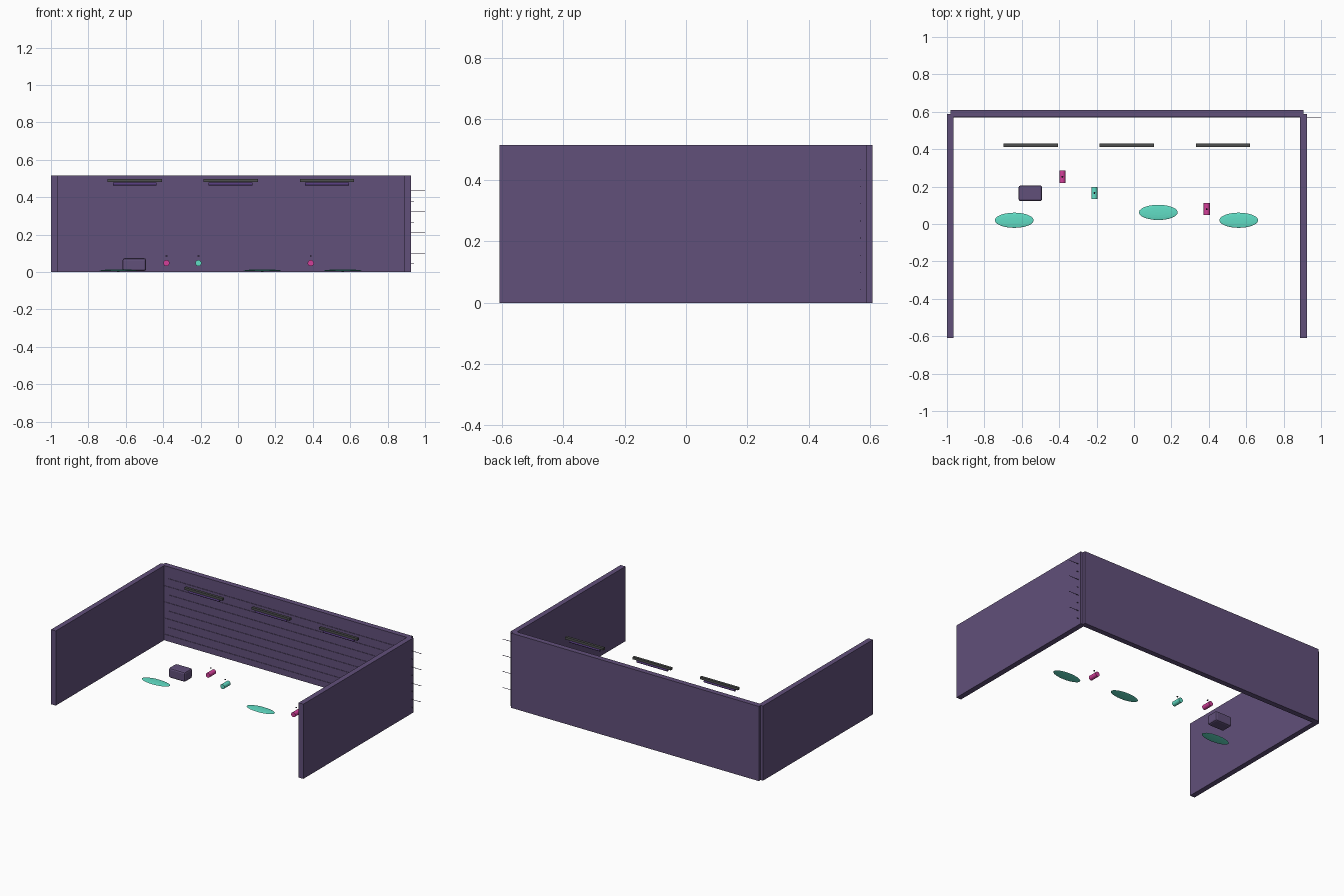
import bpy

if "Cube" in bpy.data.objects:
    bpy.data.objects.remove(bpy.data.objects["Cube"], do_unlink=True)


def material(name, r, g, b):
    m = bpy.data.materials.new(name)
    m.use_nodes = True
    m.diffuse_color = (r, g, b, 1)
    m.node_tree.nodes["Principled BSDF"].inputs["Base Color"].default_value = (r, g, b, 1)
    return m


WALL = material("dusky purple", 0.12, 0.08, 0.195)
TEAL = material("teal green", 0.12, 0.73, 0.56)
PINK = material("magenta", 0.65, 0.05, 0.32)
GREY = material("charcoal", 0.075, 0.078, 0.078)
TUBE = material("dark violet", 0.09, 0.045, 0.2)
DARK = material("near black", 0.02, 0.017, 0.028)


def finish(name, mat):
    ob = bpy.context.object
    ob.name = name
    ob.data.materials.append(mat)
    bpy.ops.object.transform_apply(location=False, rotation=True, scale=True)
    return ob


def box(name, x, y, z, mat):
    """Box from (min, max) pairs on each axis."""
    spans = (x, y, z)
    bpy.ops.mesh.primitive_cube_add(size=1, location=[(a + b) / 2 for a, b in spans])
    bpy.context.object.scale = [b - a for a, b in spans]
    return finish(name, mat)


def cylinder(name, loc, radius, depth, mat, rot=(0, 0, 0), sides=14):
    bpy.ops.mesh.primitive_cylinder_add(vertices=sides, radius=radius, depth=depth,
                                        location=loc, rotation=rot)
    finish(name, mat)
    bpy.ops.object.shade_smooth_by_angle()


QUARTER = 1.5708
HEIGHT = 0.515

# Walls
box("left_wall", (0.888, 0.925), (-0.609, 0.589), (0, HEIGHT), WALL)
box("right_wall", (-1.0, -0.964), (-0.609, 0.589), (0, HEIGHT), WALL)
box("back_wall", (-0.982, 0.907), (0.572, 0.609), (0, HEIGHT), WALL)

# Thin staggered strips along the back wall
for i in range(8):
    shift = 0 if i % 2 == 0 else -0.06
    z = 0.434 - 0.0557 * i
    box(f"wall_strip_{i}", (-0.93 + shift, 1.0 + shift), (0.567, 0.57),
        (z - 0.001, z + 0.001), WALL)

# Hanging lamps
for i, x in enumerate((-0.552, -0.039, 0.476)):
    box(f"lamp_housing_{i}", (x - 0.145, x + 0.145), (0.412, 0.43), (0.481, 0.497), GREY)
    cylinder(f"lamp_tube_{i}", (x, 0.421, 0.471), 0.008, 0.235, TUBE, rot=(0, QUARTER, 0))

# Flat puddles
for i, (x, y) in enumerate(((-0.64, 0.02), (0.13, 0.062), (0.56, 0.02))):
    bpy.ops.mesh.primitive_uv_sphere_add(segments=24, ring_count=8, radius=0.104,
                                         location=(x, y, 0.009))
    bpy.context.object.scale = (1, 0.39, 0.045)
    finish(f"puddle_{i}", TEAL)

# Rounded crate
crate = box("crate", (-0.617, -0.491), (0.122, 0.206), (0.006, 0.074), WALL)
bevel = crate.modifiers.new("soft_edges", "BEVEL")
bevel.width = 0.011
bevel.segments = 2

# Cans lying on their sides, each with a small disc above
for i, (x, y, mat) in enumerate(((-0.383, 0.252, PINK), (-0.212, 0.166, TEAL), (0.389, 0.08, PINK))):
    cylinder(f"can_{i}", (x, y, 0.048), 0.0165, 0.066, mat, rot=(QUARTER, 0, 0))
    cylinder(f"can_disc_{i}", (x, y, 0.086), 0.005, 0.004, DARK)
